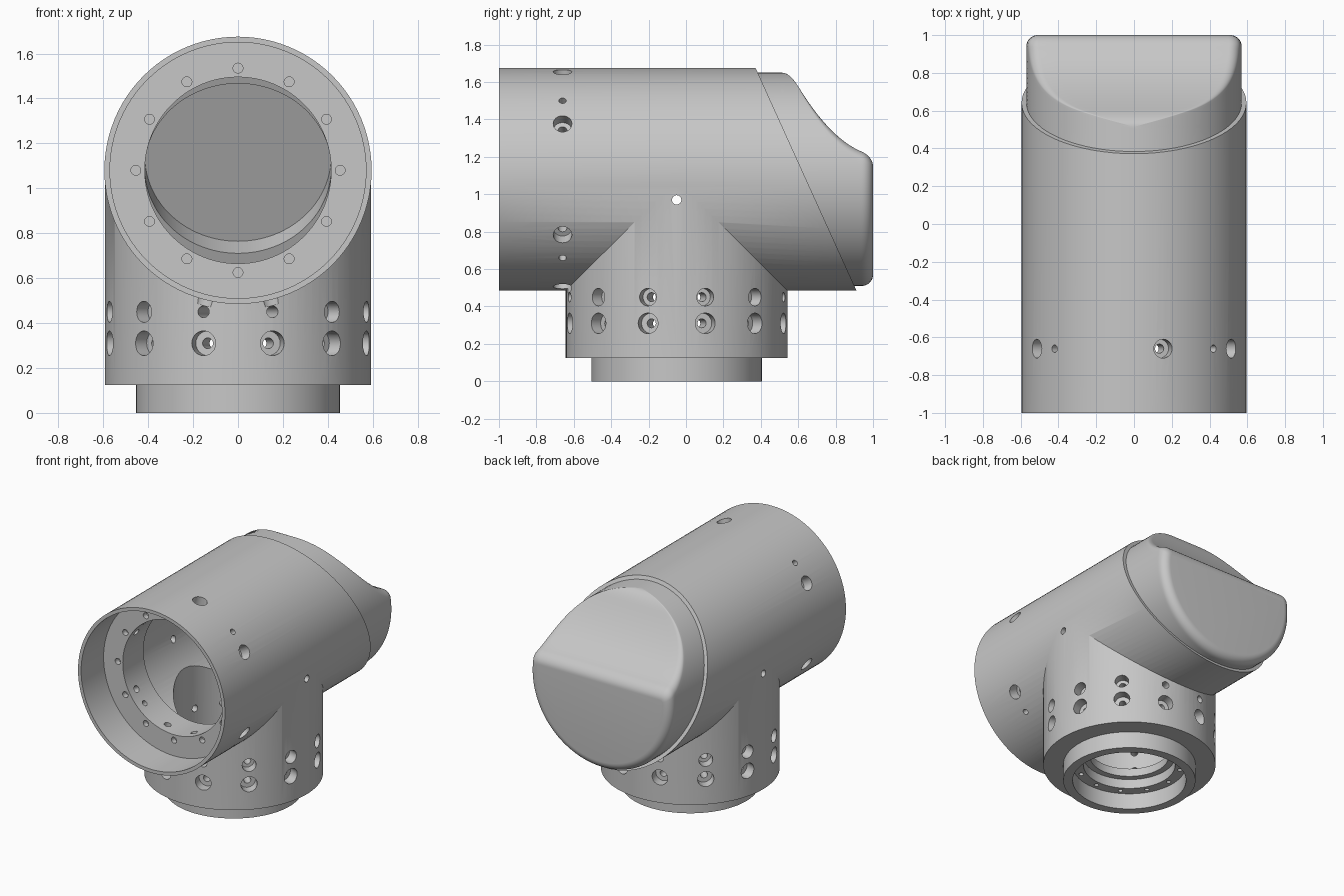
import bpy, bmesh, math
from mathutils import Vector

if "Cube" in bpy.data.objects:
    bpy.data.objects.remove(bpy.data.objects["Cube"])

AXIS_Z, STEM_Y, R = 1.08, -0.05, 0.595
Y, Z, X = Vector((0, 1, 0)), Vector((0, 0, 1)), Vector((1, 0, 0))
SLANT_P, SLANT_N = Vector((0, 0.642, AXIS_Z)), Vector((0, 0.911, 0.413)).normalized()

grey = bpy.data.materials.new("satin grey")
grey.use_nodes = True
GREY = (0.57, 0.57, 0.57, 1)
grey.diffuse_color = GREY
grey.node_tree.nodes["Principled BSDF"].inputs["Base Color"].default_value = GREY


def skin(bm, rings):
    n = len(rings[0])
    for a, b in zip(rings, rings[1:]):
        for i in range(n):
            j = (i + 1) % n
            bm.faces.new((a[i], a[j], b[j], b[i]))
    bm.faces.new(rings[0][::-1])
    bm.faces.new(rings[-1])


def lathe(bm, profile, origin, axis, n=96):
    """Closed turned solid from (radius, distance along axis) pairs."""
    q = Vector(axis).to_track_quat('Z', 'Y')
    skin(bm, [[bm.verts.new(Vector(origin) + q @ Vector((r * math.cos(a), r * math.sin(a), h)))
               for a in (math.tau * i / n for i in range(n))] for r, h in profile])


def slice_off(bm, point, normal, keep_front=False):
    res = bmesh.ops.bisect_plane(bm, geom=bm.verts[:] + bm.edges[:] + bm.faces[:], plane_co=point,
                                 plane_no=normal, clear_outer=not keep_front, clear_inner=keep_front)
    edges = [e for e in res["geom_cut"] if isinstance(e, bmesh.types.BMEdge)]
    bmesh.ops.edgeloop_fill(bm, edges=edges)


def make(name, bm):
    bmesh.ops.recalc_face_normals(bm, faces=bm.faces[:])
    me = bpy.data.meshes.new(name)
    bm.to_mesh(me)
    bm.free()
    me.materials.append(grey)
    ob = bpy.data.objects.new(name, me)
    bpy.context.collection.objects.link(ob)
    return ob


def combine(target, bm, operation):
    tool = make("helper", bm)
    tool.hide_render = True
    mod = target.modifiers.new("cut", 'BOOLEAN')
    mod.operation, mod.solver, mod.object = operation, 'EXACT', tool
    bpy.context.view_layer.objects.active = target
    bpy.ops.object.modifier_apply(modifier=mod.name)
    bpy.data.objects.remove(tool)


def smooth(ob):
    bpy.ops.object.select_all(action='DESELECT')
    ob.select_set(True)
    bpy.context.view_layer.objects.active = ob
    bpy.ops.object.shade_smooth_by_angle(angle=math.radians(30))


# Main tube with slanted back end
bm = bmesh.new()
lathe(bm, [(R, -1), (R, 1.2)], (0, 0, AXIS_Z), Y)
slice_off(bm, SLANT_P, SLANT_N)
housing = make("joint_housing", bm)

# Stem with narrower foot ring
bm = bmesh.new()
lathe(bm, [(0.455, 0), (0.455, 0.125), (R - 0.002, 0.125), (R - 0.002, AXIS_Z - 0.013)],
      (0, STEM_Y, 0), Z)
combine(housing, bm, 'UNION')

# Main cavity: front recess, flange bore, inner chamber
bm = bmesh.new()
lathe(bm, [(0.57, -1.1), (0.57, -0.74), (0.415, -0.74), (0.415, -0.5), (0.5, -0.5), (0.5, 1)],
      (0, 0, AXIS_Z), Y)
chamber_end = SLANT_P - SLANT_N * 0.2
slice_off(bm, chamber_end, SLANT_N)
combine(housing, bm, 'DIFFERENCE')

# Stepped stem bore
bm = bmesh.new()
lathe(bm, [(0.39, -0.1), (0.39, 0.12), (0.315, 0.12), (0.315, 0.19), (0.27, 0.19),
           (0.27, 0.25), (0.4, 0.25), (0.4, AXIS_Z - 0.1)], (0, STEM_Y, 0), Z)
combine(housing, bm, 'DIFFERENCE')

# Round seat sunk into the slanted inner wall
bm = bmesh.new()
lathe(bm, [(0.415, -0.05), (0.415, 0.13)], chamber_end + Vector((0, -0.041, 0.091)), SLANT_N)
combine(housing, bm, 'DIFFERENCE')


def screw_hole(bm, centre, axis, size, inner):
    if size > 0.03:
        profile = [(size, 0.62), (size, 0.52), (0.024, 0.52), (0.024, inner)]
    else:
        profile = [(size, 0.62), (size, inner)]
    lathe(bm, profile, centre, axis, 24)


# Stem screw holes and foot bolt holes
bm = bmesh.new()
for k in range(12):
    a = math.radians(15 + 30 * k)
    out = Vector((math.cos(a), math.sin(a), 0))
    screw_hole(bm, (0, STEM_Y, 0.31), out, 0.055, 0.36)
    screw_hole(bm, (0, STEM_Y, 0.45), out, 0.026 if abs(out.y) > 0.9 else 0.047, 0.36)
    b = math.radians(30 * k)
    lathe(bm, [(0.016, 0.1), (0.016, 0.17)],
          (0.352 * math.cos(b), STEM_Y + 0.352 * math.sin(b), 0), Z, 16)
combine(housing, bm, 'DIFFERENCE')

# Tube screw holes, flange bolt holes and cross pin holes
bm = bmesh.new()
for k in range(12):
    b = math.radians(30 * k)
    lathe(bm, [(0.022, -0.78), (0.022, -0.7)],
          (0.455 * math.cos(b), 0, AXIS_Z + 0.455 * math.sin(b)), Y, 20)
for base, size in ((30, 0.05), (45, 0.02), (75, 0.05)):
    for deg in (base, 180 - base, 180 + base, -base):
        a = math.radians(deg)
        screw_hole(bm, (0, -0.66, AXIS_Z), (math.cos(a), 0, math.sin(a)), size, 0.38)
for side in (-1, 1):
    lathe(bm, [(0.025, 0.35), (0.025, 0.7)], (0, STEM_Y, 0.97), X * side, 24)
combine(housing, bm, 'DIFFERENCE')
smooth(housing)

# Rear cap: round section clipped by a scooped top, all edges filleted
CAP_R, EDGE, BLEND, END_Y = 0.57, 0.06, 0.08, 0.94


def scoop(y):
    t = (0.96 - y) / 0.38
    h = 1.22 + 0.13 * t + 0.26 * t * t - AXIS_Z
    mix = max(BLEND - abs(h - CAP_R), 0) / BLEND
    return min(h, CAP_R) - mix * mix * BLEND / 4


def cap_section(y, h, r, f):
    """Right half from bottom centre to top centre, then its mirror."""
    cx = math.sqrt(max((r - f) ** 2 - (h - f) ** 2, 0))
    corner = math.atan2(h - f, cx)
    half = []
    for i in range(41):
        a = -math.pi / 2 + (corner + math.pi / 2) * i / 40
        half.append((r * math.cos(a), r * math.sin(a)))
    for i in range(1, 9):
        a = corner + (math.pi / 2 - corner) * i / 8
        half.append((cx + f * math.cos(a), h - f + f * math.sin(a)))
    half += [(cx * (1 - i / 6), h) for i in range(1, 7)]
    outline = half + [(-x, z) for x, z in half[-2:0:-1]]
    return [(x, y, AXIS_Z + z) for x, z in outline]


stations = [(0.3, CAP_R, CAP_R, EDGE)]
for i in range(37):
    y = 0.49 + (END_Y - 0.49) * i / 36
    stations.append((y, scoop(y), CAP_R, EDGE))
for i in range(1, 9):
    t = math.radians(90 * i / 8)
    drop = EDGE * (1 - math.cos(t))
    y = END_Y + EDGE * math.sin(t)
    stations.append((y, scoop(y) - drop, CAP_R - drop, EDGE - 0.7 * drop))

bm = bmesh.new()
skin(bm, [[bm.verts.new(co) for co in cap_section(*s)] for s in stations])
bmesh.ops.remove_doubles(bm, verts=bm.verts[:], dist=0.0002)
slice_off(bm, SLANT_P - SLANT_N * 0.005, SLANT_N, keep_front=True)
smooth(make("rear_cap", bm))
